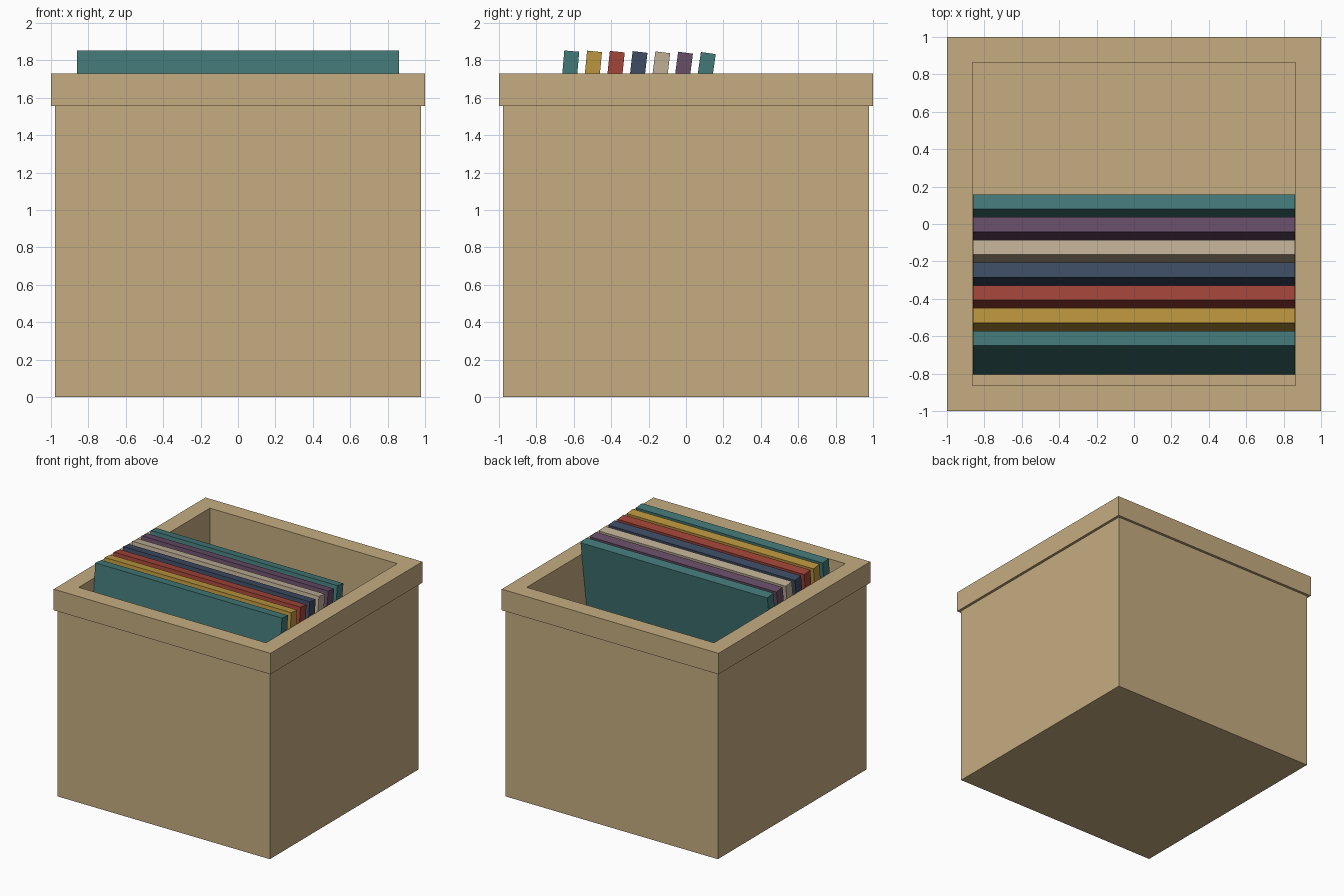
import bpy, bmesh, math
from mathutils import Matrix

if "Cube" in bpy.data.objects:
    bpy.data.objects.remove(bpy.data.objects["Cube"])


def material(name, rgb):
    m = bpy.data.materials.new(name)
    lin = [((c / 255 + 0.055) / 1.055) ** 2.4 for c in rgb]
    m.diffuse_color = (*lin, 1)
    m.use_nodes = True
    m.node_tree.nodes["Principled BSDF"].inputs["Base Color"].default_value = m.diffuse_color
    return m


def finish(name, bm, mat):
    bmesh.ops.recalc_face_normals(bm, faces=bm.faces[:])
    me = bpy.data.meshes.new(name)
    bm.to_mesh(me)
    bm.free()
    me.materials.append(mat)
    ob = bpy.data.objects.new(name, me)
    bpy.context.collection.objects.link(ob)
    return ob


def square_shell(name, profile, mat, closed):
    """Sweep a (half width, z) profile round a square; cap the ends or close it into a ring."""
    bm = bmesh.new()
    loops = [[bm.verts.new((sx * h, sy * h, z))
              for sx, sy in ((-1, -1), (1, -1), (1, 1), (-1, 1))] for h, z in profile]
    pairs = list(zip(loops, loops[1:]))
    if closed:
        pairs.append((loops[-1], loops[0]))
    else:
        bm.faces.new(loops[0])
        bm.faces.new(loops[-1])
    for a, b in pairs:
        for i in range(4):
            j = (i + 1) % 4
            bm.faces.new((a[i], a[j], b[j], b[i]))
    return finish(name, bm, mat)


tan = material("cardboard_tan", (197, 172, 128))
folder_mats = [
    material("teal", (67, 121, 120)),
    material("gold", (188, 150, 62)),
    material("red", (162, 69, 57)),
    material("navy", (62, 76, 100)),
    material("beige", (192, 176, 150)),
    material("purple", (103, 77, 104)),
]

OPEN, FLOOR, RIM_Z, TOP = 0.864, 0.08, 1.555, 1.73

# Open box and the thicker rim around its mouth
square_shell("box_body", [(0.978, 0), (0.978, RIM_Z), (OPEN, RIM_Z), (OPEN, FLOOR)], tan, False)
square_shell("box_rim", [(1, RIM_Z), (1, TOP), (OPEN, TOP), (OPEN, RIM_Z)], tan, True)

# Row of folders standing on the floor, each leaning back a little more
WIDTH, THICK, HEIGHT = 1.722, 0.08, 1.77
for i in range(7):
    tilt = math.radians(5 + 0.5 * i)
    bm = bmesh.new()
    bmesh.ops.create_cube(bm, size=1, matrix=Matrix.Translation((0, 0, HEIGHT / 2))
                          @ Matrix.Diagonal((WIDTH, THICK, HEIGHT, 1)))
    bmesh.ops.transform(bm, verts=bm.verts[:], matrix=Matrix.Translation((0, -0.765 + 0.1063 * i, 0.086))
                        @ Matrix.Rotation(-tilt, 4, 'X'))
    finish(f"folder_{i + 1}", bm, folder_mats[i % 6])
